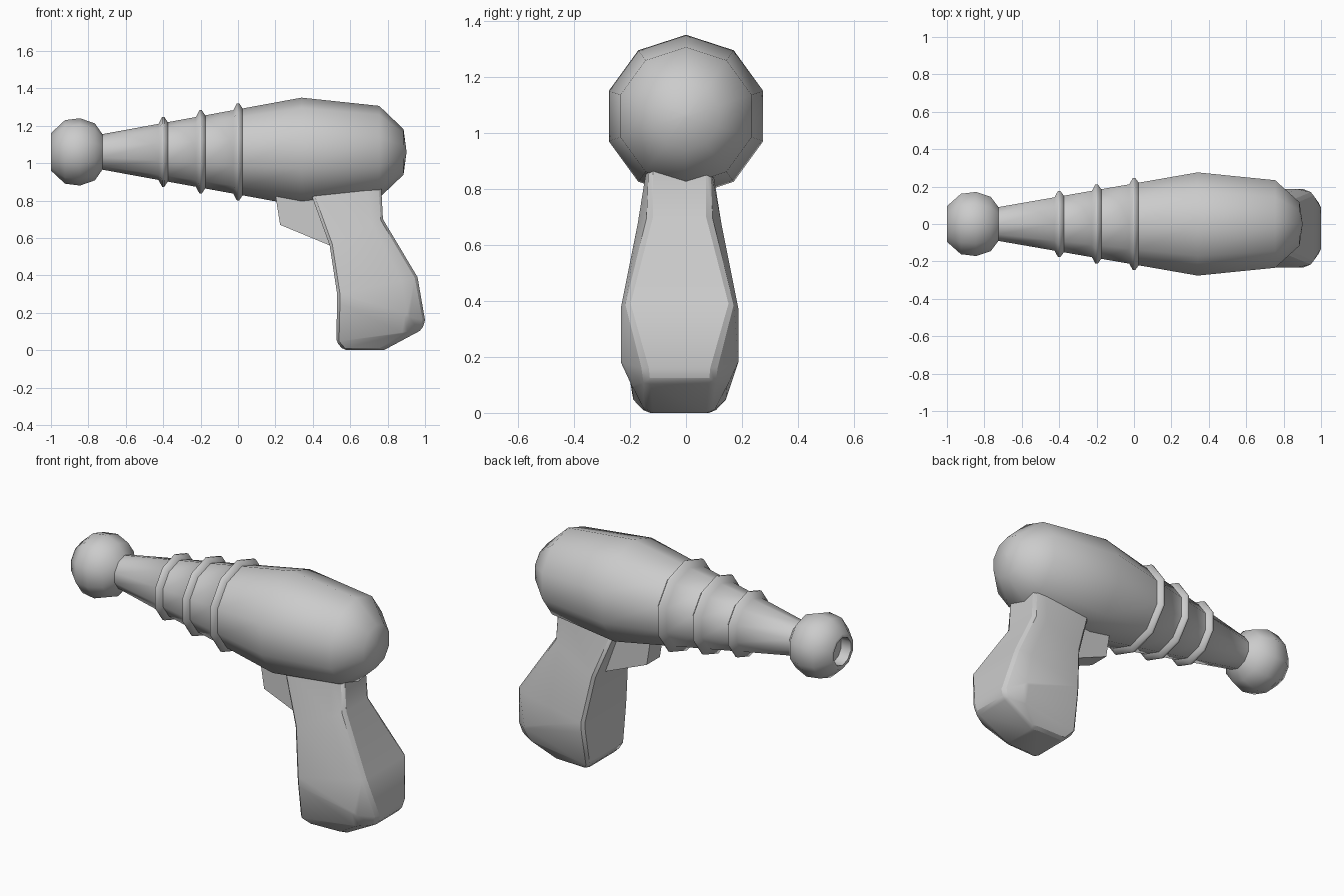
import bpy, bmesh, math

if "Cube" in bpy.data.objects:
    bpy.data.objects.remove(bpy.data.objects["Cube"])

SIDES = 10
AXIS_Z = 1.06
GRIP_Y = -0.023


def make_object(name, bm, angle):
    bmesh.ops.recalc_face_normals(bm, faces=bm.faces[:])
    mesh = bpy.data.meshes.new(name)
    bm.to_mesh(mesh)
    bm.free()
    ob = bpy.data.objects.new(name, mesh)
    bpy.context.collection.objects.link(ob)
    bpy.ops.object.select_all(action='DESELECT')
    ob.select_set(True)
    bpy.context.view_layer.objects.active = ob
    bpy.ops.object.shade_smooth_by_angle(angle=math.radians(angle))
    return ob


def loft(name, loops, angle):
    """Skin a list of closed point loops and cap both ends."""
    bm = bmesh.new()
    rings = [[bm.verts.new(p) for p in loop] for loop in loops]
    n = len(rings[0])
    for a, b in zip(rings, rings[1:]):
        for i in range(n):
            j = (i + 1) % n
            bm.faces.new((a[i], a[j], b[j], b[i]))
    bm.faces.new(rings[0])
    bm.faces.new(rings[-1])
    return make_object(name, bm, angle)


def circle(x, r):
    turn = 2 * math.pi / SIDES
    return [(x, r * math.sin(i * turn), AXIS_Z + r * math.cos(i * turn))
            for i in range(SIDES)]


# Barrel and body: hollow muzzle, bulb, cone with three rings, rounded rear
def cone_radius(x):
    return 0.095 + (x + 0.725) * 0.183


profile = [(-0.94, 0.078), (-1.0, 0.08), (-1.0, 0.1), (-0.925, 0.17),
           (-0.845, 0.18), (-0.765, 0.152), (-0.725, 0.095)]
for x in (-0.4, -0.2, 0.0):
    profile += [(x - 0.025, cone_radius(x - 0.025)), (x - 0.006, cone_radius(x) + 0.032),
                (x + 0.006, cone_radius(x) + 0.032), (x + 0.025, cone_radius(x + 0.025))]
profile += [(0.34, 0.29), (0.755, 0.246), (0.885, 0.122), (0.9, 0.01)]
loft("body", [circle(x, r) for x, r in profile], 62)


# Grip: six-sided sections, each from a front point to a back point
def section(front, back, w_front, w_mid, w_back, t=0.8):
    mid = [f + (b - f) * t for f, b in zip(front, back)]
    half = [(front, w_front), (mid, w_mid), (back, w_back)]
    return ([(p[0], GRIP_Y + w, p[1]) for p, w in half] +
            [(p[0], GRIP_Y - w, p[1]) for p, w in reversed(half)])


grip = loft("grip", [
    section((0.565, 0.0), (0.78, 0.0), 0.12, 0.12, 0.11),
    section((0.525, 0.045), (0.985, 0.11), 0.165, 0.17, 0.12),
    section((0.53, 0.25), (1.0, 0.16), 0.2, 0.21, 0.125),
    section((0.53, 0.3), (0.96, 0.39), 0.205, 0.21, 0.19),
    section((0.49, 0.56), (0.775, 0.70), 0.165, 0.15, 0.11),
    section((0.37, 0.89), (0.765, 0.89), 0.11, 0.115, 0.11),
], 40)
bevel = grip.modifiers.new("soft_edges", 'BEVEL')
bevel.width = 0.015
bevel.segments = 1
bevel.limit_method = 'ANGLE'
bevel.angle_limit = math.radians(35)

# Trigger: flat wedge between the body and the grip
outline = [(0.195, 0.86), (0.225, 0.67), (0.51, 0.552), (0.51, 0.86)]
loft("trigger", [[(x, GRIP_Y + s * 0.06, z) for x, z in outline] for s in (-1, 1)], 30)
